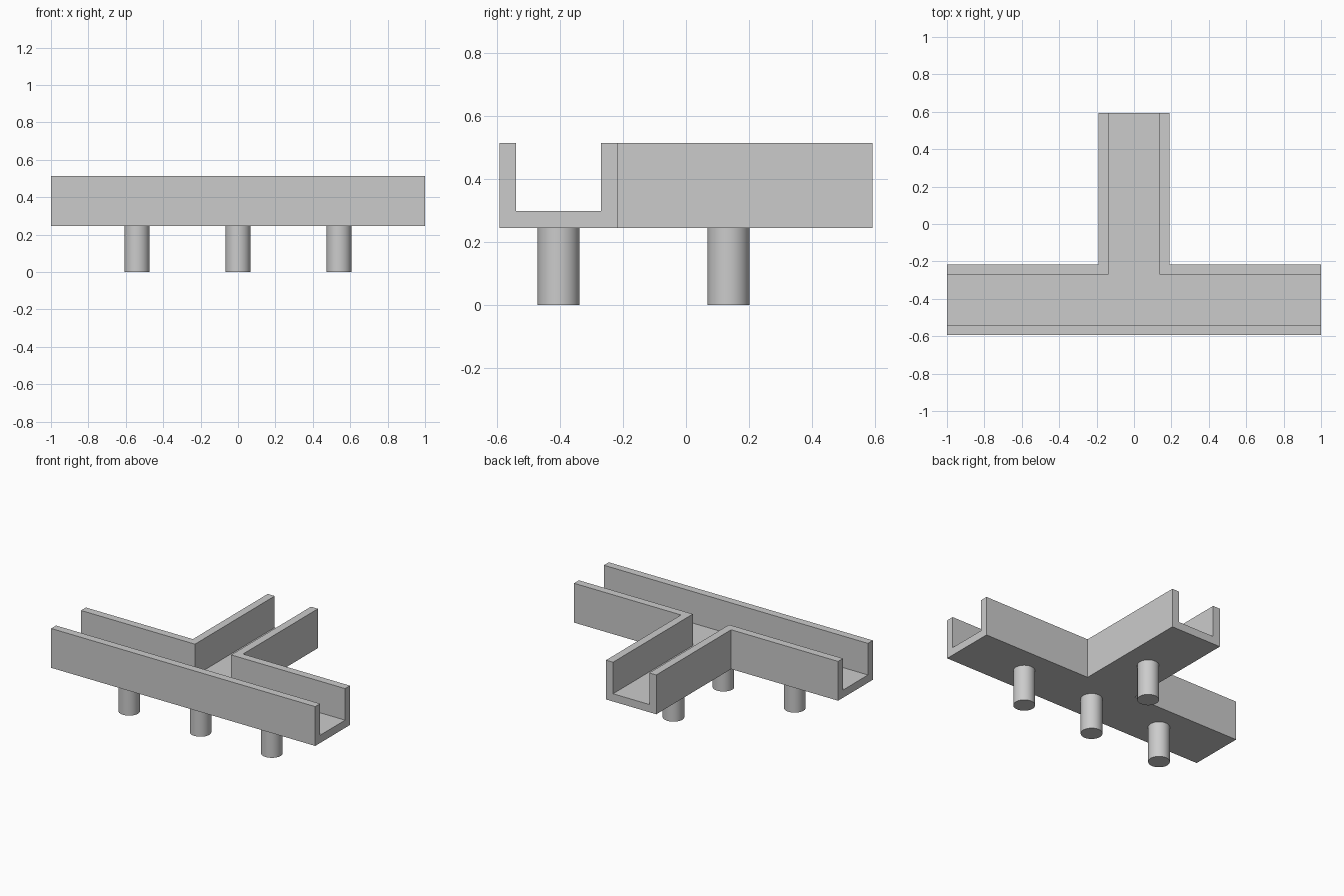
import bpy
import bmesh
import math

cube = bpy.data.objects.get("Cube")
if cube:
    bpy.data.objects.remove(cube, do_unlink=True)

# Main dimensions
HALF_LENGTH, HALF_DEPTH = 1.0, 0.593
STEM_HALF, BAR_BACK = 0.19, -0.217
WALL = 0.053
BOTTOM, FLOOR, TOP = 0.245, 0.298, 0.514
PEG_RADIUS, BAR_Y, STEM_PEG_Y = 0.067, -0.405, 0.135

grey = bpy.data.materials.new("light grey")
grey.use_nodes = True
colour = (0.6, 0.6, 0.6, 1)
grey.diffuse_color = colour
grey.node_tree.nodes["Principled BSDF"].inputs["Base Color"].default_value = colour


def tee_prism(name, half_length, front, bar_back, stem_half, stem_end, z0, z1):
    """Extrude a T-shaped outline from z0 to z1."""
    half = [(half_length, front), (half_length, bar_back),
            (stem_half, bar_back), (stem_half, stem_end)]
    outline = half + [(-x, y) for x, y in reversed(half)]
    bm = bmesh.new()
    base = bm.faces.new([bm.verts.new((x, y, z0)) for x, y in outline])
    new = bmesh.ops.extrude_face_region(bm, geom=[base])["geom"]
    top = [v for v in new if isinstance(v, bmesh.types.BMVert)]
    bmesh.ops.translate(bm, verts=top, vec=(0, 0, z1 - z0))
    bmesh.ops.recalc_face_normals(bm, faces=bm.faces)
    mesh = bpy.data.meshes.new(name)
    bm.to_mesh(mesh)
    bm.free()
    mesh.materials.append(grey)
    obj = bpy.data.objects.new(name, mesh)
    bpy.context.collection.objects.link(obj)
    return obj


# T-shaped channel: solid tee with an open-ended, open-topped trough cut out
channel = tee_prism("tee_channel", HALF_LENGTH, -HALF_DEPTH, BAR_BACK,
                    STEM_HALF, HALF_DEPTH, BOTTOM, TOP)
cutter = tee_prism("trough_cutter", HALF_LENGTH + WALL, -HALF_DEPTH + WALL,
                   BAR_BACK - WALL, STEM_HALF - WALL, HALF_DEPTH + WALL,
                   FLOOR, TOP + WALL)
cutter.hide_render = True
cut = channel.modifiers.new("trough", 'BOOLEAN')
cut.operation = 'DIFFERENCE'
cut.solver = 'EXACT'
cut.object = cutter
bpy.context.view_layer.objects.active = channel
bpy.ops.object.modifier_apply(modifier=cut.name)
bpy.data.objects.remove(cutter, do_unlink=True)

# Round support pegs: three under the bar, one under the stem
pegs = {"left_peg": (0.54, BAR_Y), "middle_peg": (0, BAR_Y),
        "right_peg": (-0.54, BAR_Y), "stem_peg": (0, STEM_PEG_Y)}
for name, (x, y) in pegs.items():
    bpy.ops.mesh.primitive_cylinder_add(vertices=48, radius=PEG_RADIUS,
                                        depth=BOTTOM, location=(x, y, BOTTOM / 2))
    peg = bpy.context.object
    peg.name = name
    peg.data.materials.append(grey)
    bpy.ops.object.shade_smooth_by_angle(angle=math.radians(30))
